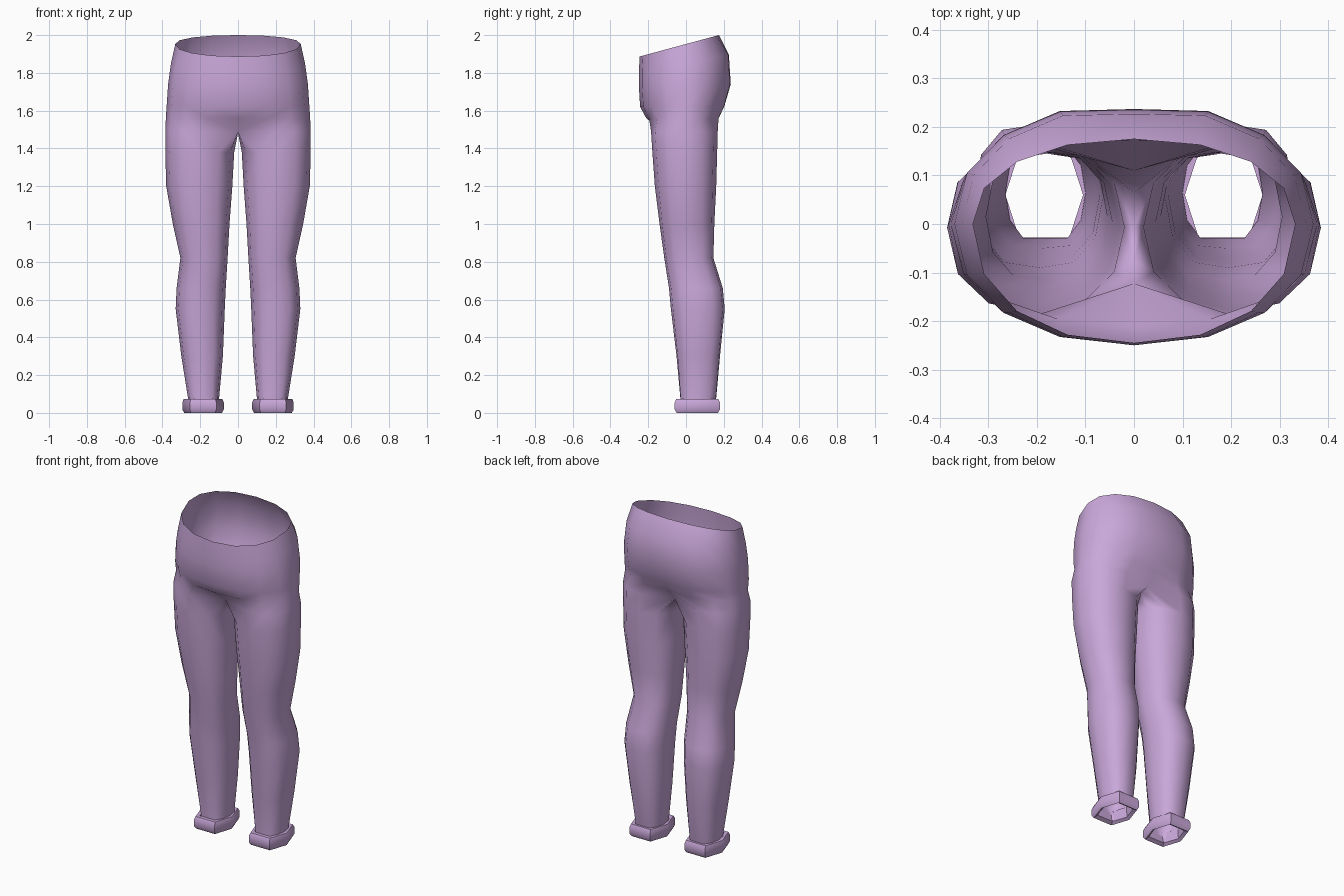
import bpy, bmesh, math

cube = bpy.data.objects.get("Cube")
if cube:
    bpy.data.objects.remove(cube, do_unlink=True)

# Single fabric colour
fabric = bpy.data.materials.new("soft lilac fabric")
fabric.use_nodes = True
color = (0.59, 0.39, 0.70, 1)
fabric.diffuse_color = color
bsdf = fabric.node_tree.nodes["Principled BSDF"]
bsdf.inputs["Base Color"].default_value = color
bsdf.inputs["Roughness"].default_value = 0.8


def power(v, e):
    return math.copysign(abs(v) ** e, v)


def oval(angle, ex, flat):
    """Unit outline point; flat > 1 squares off the front and back."""
    a = math.radians(angle)
    return power(math.cos(a), ex), max(-1, min(1, flat * power(math.sin(a), 0.9)))


def bridge(bm, low, high, closed):
    n = len(low)
    for i in range(n if closed else n - 1):
        j = (i + 1) % n
        bm.faces.new((low[i], low[j], high[j], high[i]))


def finish(name, bm, angle):
    """Make the object, mirror it across x and shade it."""
    mesh = bpy.data.meshes.new(name)
    bm.to_mesh(mesh)
    bm.free()
    mesh.materials.append(fabric)
    obj = bpy.data.objects.new(name, mesh)
    bpy.context.collection.objects.link(obj)
    mirror = obj.modifiers.new("Mirror", 'MIRROR')
    mirror.use_clip = True
    mirror.merge_threshold = 0.002
    bpy.ops.object.select_all(action='DESELECT')
    obj.select_set(True)
    bpy.context.view_layer.objects.active = obj
    bpy.ops.object.shade_smooth_by_angle(angle=math.radians(angle))
    return obj


# Leg sections: height, inner x, outer x, front y, back y, squareness
LEG = [
    (0.02, 0.10, 0.27, -0.03, 0.145, 1.15),
    (0.08, 0.10, 0.265, -0.03, 0.16, 1.12),
    (0.30, 0.08, 0.30, -0.05, 0.18, 1.08),
    (0.55, 0.07, 0.33, -0.08, 0.205, 1.05),
    (0.66, 0.065, 0.325, -0.09, 0.195, 1.05),
    (0.82, 0.055, 0.305, -0.115, 0.145, 1.05),
    (1.00, 0.045, 0.345, -0.14, 0.15, 1.03),
    (1.20, 0.03, 0.38, -0.165, 0.16, 1.0),
    (1.38, 0.02, 0.385, -0.178, 0.165, 1.0),
    (1.49, 0.00, 0.385, -0.185, 0.168, 1.0),
]
# Hip sections: height, half width, front y, back y, tilt toward the back
HIPS = [
    (1.56, 0.382, -0.21, 0.185, 0),
    (1.62, 0.378, -0.243, 0.215, 0),
    (1.74, 0.37, -0.25, 0.25, 0),
    (1.85, 0.355, -0.25, 0.24, 0.2),
    (1.953, 0.332, -0.245, 0.175, 0.27),
]

bm = bmesh.new()
previous = None
OUTER = 9  # the points that carry on up into the hips

# Legs, ending with the inner side drawn onto the centre line
for level, (z, x0, x1, y0, y1, flat) in enumerate(LEG):
    ring = []
    for i in range(12):
        u, v = oval(-120 + 30 * i, 0.85, flat)
        x = (x0 + x1) / 2 + u * (x1 - x0) / 2
        y = (y0 + y1) / 2 + v * (y1 - y0) / 2
        height = z
        if level == len(LEG) - 1 and (i == 0 or i >= OUTER - 1):
            x, y = 0, y * 0.75
            height = z - (0.01 if i >= OUTER else 0)
        ring.append(bm.verts.new((x, y, height)))
    if previous:
        bridge(bm, previous, ring, True)
    previous = ring

# Hips and open waist
previous = previous[:OUTER]
for z, half, front, back, tilt in HIPS:
    ring = []
    for i in range(OUTER):
        u, v = oval(-90 + 180 * i / (OUTER - 1), 0.92, 1)
        y = v * (back if v > 0 else -front)
        if i == OUTER - 1 and z < 1.9:
            y -= 0.013  # shallow rear cleft
        x = 0 if i in (0, OUTER - 1) else u * half
        ring.append(bm.verts.new((x, y, z + tilt * y)))
    bridge(bm, previous, ring, False)
    previous = ring
bmesh.ops.recalc_face_normals(bm, faces=bm.faces)
finish("trousers", bm, 50)

# Rolled hexagonal cuffs: section radius x, radius y, height
CUFF = [(0.084, 0.088, 0.012), (0.100, 0.109, 0.0), (0.110, 0.12, 0.018),
        (0.110, 0.12, 0.055), (0.102, 0.111, 0.074), (0.08, 0.09, 0.074)]
bm = bmesh.new()
rings = []
for rx, ry, z in CUFF:
    points = [oval(60 * i, 0.65, 1.2) for i in range(6)]
    rings.append([bm.verts.new((0.185 + u * rx, 0.06 + v * ry, z)) for u, v in points])
for i, ring in enumerate(rings):
    bridge(bm, ring, rings[(i + 1) % len(rings)], True)
bmesh.ops.recalc_face_normals(bm, faces=bm.faces)
finish("ankle_cuffs", bm, 35)
